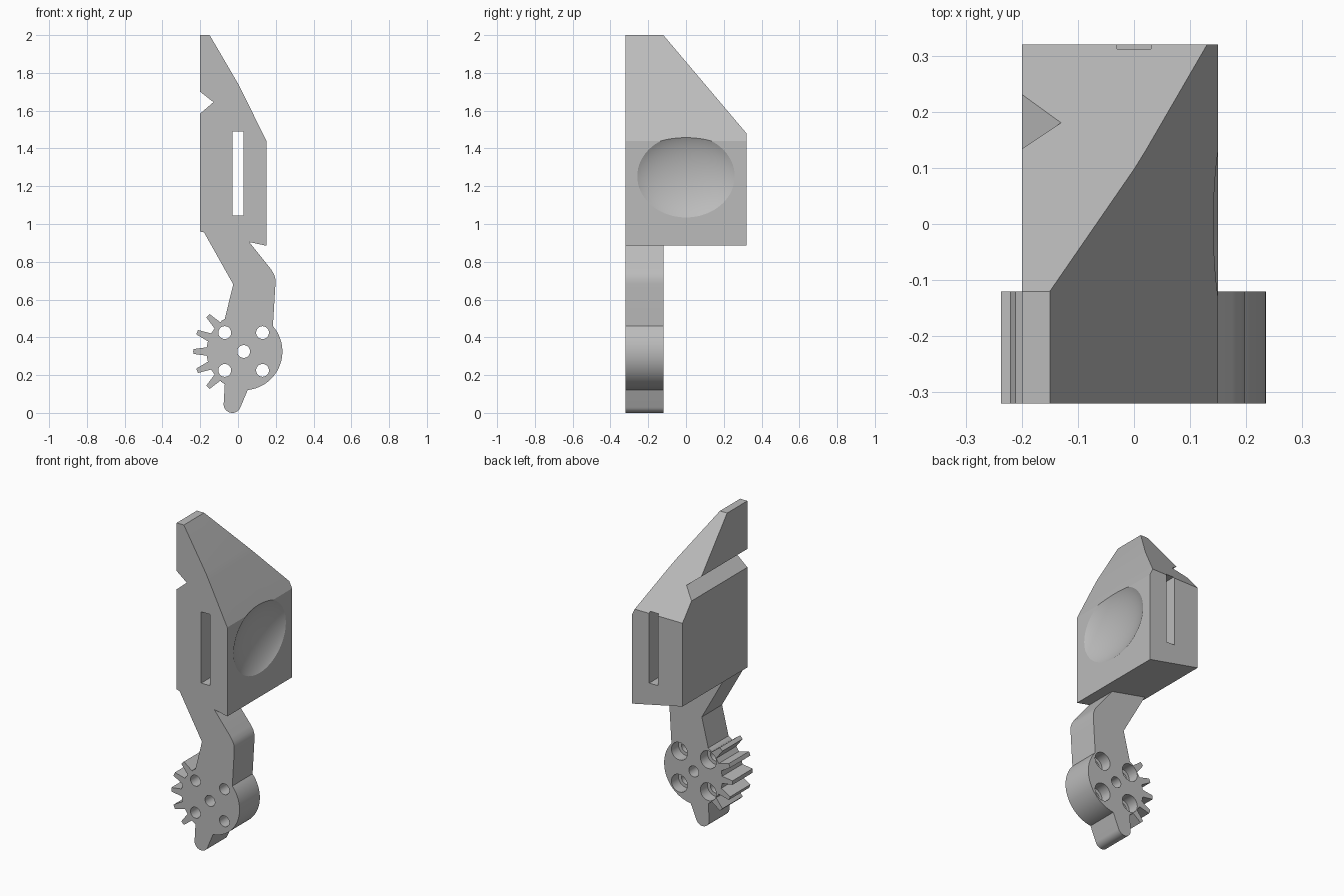
import bpy, bmesh
from math import sin, cos, radians
from mathutils import Vector

if "Cube" in bpy.data.objects:
    bpy.data.objects.remove(bpy.data.objects["Cube"])

grey = bpy.data.materials.new("plain_grey")
grey.use_nodes = True
colour = (0.5, 0.5, 0.5, 1)
grey.diffuse_color = colour
grey.node_tree.nodes["Principled BSDF"].inputs["Base Color"].default_value = colour

FRONT, ARM_BACK, BACK = -0.32, -0.12, 0.32
HUB = (0.03, 0.325)


def finish(bm, name):
    bmesh.ops.recalc_face_normals(bm, faces=bm.faces)
    mesh = bpy.data.meshes.new(name)
    bm.to_mesh(mesh)
    bm.free()
    mesh.materials.append(grey)
    ob = bpy.data.objects.new(name, mesh)
    bpy.context.collection.objects.link(ob)
    return ob


def prism(name, outline, y0, y1, cut=None):
    """Extrude an x-z outline along y, optionally sliced by a plane."""
    bm = bmesh.new()
    face = bm.faces.new([bm.verts.new((x, y0, z)) for x, z in outline])
    ext = bmesh.ops.extrude_face_region(bm, geom=[face])
    moved = [v for v in ext["geom"] if isinstance(v, bmesh.types.BMVert)]
    bmesh.ops.translate(bm, verts=moved, vec=(0, y1 - y0, 0))
    bmesh.ops.recalc_face_normals(bm, faces=bm.faces)
    if cut:
        bmesh.ops.bisect_plane(bm, geom=bm.verts[:] + bm.edges[:] + bm.faces[:], dist=1e-5,
                               plane_co=cut[0], plane_no=cut[1], clear_outer=True)
        bmesh.ops.holes_fill(bm, edges=[e for e in bm.edges if e.is_boundary], sides=0)
    return finish(bm, name)


def arc(centre, r, a0, a1, n):
    steps = [radians(a0 + (a1 - a0) * i / n) for i in range(n + 1)]
    return [(centre[0] + r * cos(a), centre[1] + r * sin(a)) for a in steps]


def circle(centre, r):
    return arc(centre, r, 0, 360, 32)[:-1]


def combine(target, tool, operation):
    mod = target.modifiers.new(operation, "BOOLEAN")
    mod.operation, mod.solver, mod.object = operation, "EXACT", tool
    bpy.context.view_layer.objects.active = target
    bpy.ops.object.modifier_apply(modifier=mod.name)
    bpy.data.objects.remove(tool)


# Upper block: notched profile with a sloping back
block_outline = [(-0.2, 0.96), (0.15, 0.885), (0.15, 1.44), (0.02, 1.705), (0, 1.743),
                 (-0.15, 2), (-0.2, 2), (-0.2, 1.7), (-0.13, 1.645), (-0.2, 1.585)]
body = prism("lever_body", block_outline, FRONT, BACK,
             (Vector((0, ARM_BACK, 2)), Vector((0, 0.52, 0.44))))

# Arm, round hub, finger and gear teeth share one outline
arm = [(-0.17, 1.0), (0.05, 1.0), (0.06, 0.904), (0.175, 0.76), (0.19, 0.735),
       (0.198, 0.71), (0.198, 0.68)]
arm += arc(HUB, 0.205, 41, -84, 32)
arm += arc((-0.03, 0.046), 0.046, -20, -180, 16)
arm += arc(HUB, 0.2, 240, 233, 1)
for i in range(5):
    mid = 225 - 22.5 * i
    arm += arc(HUB, 0.197, mid + 6.5, mid + 6.5, 1)[:1]
    arm += arc(HUB, 0.267, mid + 2.7, mid - 2.7, 2)
    arm += arc(HUB, 0.197, mid - 6.5, mid - 6.5, 1)[:1]
arm += arc(HUB, 0.2, 126, 120, 1)
arm += [(-0.025, 0.68), (-0.18, 0.956)]
arm_part = prism("arm", arm, FRONT, ARM_BACK)

# Hub holes: plain centre, four counterbored from the back
combine(arm_part, prism("centre_hole", circle(HUB, 0.034), -0.4, 0), "DIFFERENCE")
for sx in (-0.1, 0.1):
    for sz in (-0.1, 0.1):
        spot = (HUB[0] + sx, HUB[1] + sz)
        combine(arm_part, prism("hole", circle(spot, 0.034), -0.4, 0), "DIFFERENCE")
        combine(arm_part, prism("counterbore", circle(spot, 0.055), -0.19, 0), "DIFFERENCE")
combine(body, arm_part, "UNION")

# Slot running from front to back
slot = [(-0.03, 1.045), (0.03, 1.045), (0.03, 1.49), (-0.03, 1.49)]
combine(body, prism("slot", slot, -0.5, 0.5), "DIFFERENCE")

# Shallow oval thumb dent on the side
bm = bmesh.new()
bmesh.ops.create_uvsphere(bm, u_segments=64, v_segments=40, radius=1)
bmesh.ops.scale(bm, vec=(0.14, 0.325, 0.275), verts=bm.verts)
bmesh.ops.translate(bm, vec=(0.235, 0, 1.253), verts=bm.verts)
combine(body, finish(bm, "dent"), "DIFFERENCE")

body.data.materials.clear()
body.data.materials.append(grey)
for ob in bpy.context.selected_objects:
    ob.select_set(False)
body.select_set(True)
bpy.context.view_layer.objects.active = body
bpy.ops.object.shade_smooth_by_angle(angle=radians(25))
